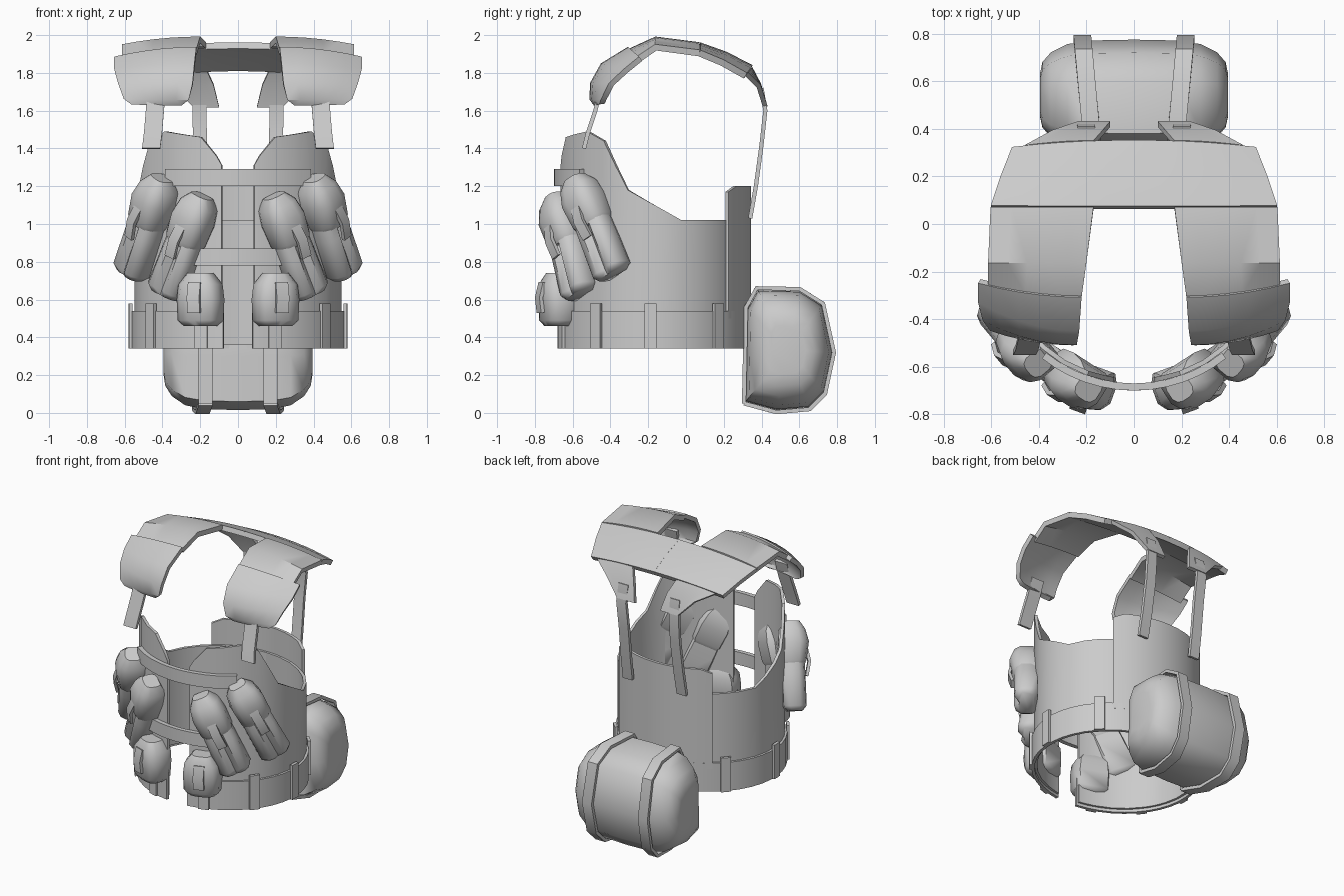
import bpy, bmesh, math
from mathutils import Matrix, Vector

if "Cube" in bpy.data.objects:
    bpy.data.objects.remove(bpy.data.objects["Cube"])

GREY = (0.6, 0.6, 0.6, 1)
fabric = bpy.data.materials.new("grey fabric")
fabric.use_nodes = True
fabric.diffuse_color = GREY
fabric.node_tree.nodes["Principled BSDF"].inputs["Base Color"].default_value = GREY


def finish(name, verts, faces, thick=0, mirror=False, angle=35):
    """Make an object, bake its modifiers and set its shading."""
    mesh = bpy.data.meshes.new(name)
    mesh.from_pydata([tuple(v) for v in verts], [], faces)
    obj = bpy.data.objects.new(name, mesh)
    bpy.context.collection.objects.link(obj)
    if thick:
        mod = obj.modifiers.new("thickness", 'SOLIDIFY')
        mod.thickness, mod.offset = thick, 0
    if mirror:
        mod = obj.modifiers.new("other side", 'MIRROR')
        mod.use_mirror_merge = False
    graph = bpy.context.evaluated_depsgraph_get()
    baked = bpy.data.meshes.new_from_object(obj.evaluated_get(graph))
    obj.modifiers.clear()
    obj.data = baked
    baked.name = name
    bm = bmesh.new()
    bm.from_mesh(baked)
    bmesh.ops.recalc_face_normals(bm, faces=bm.faces)
    bm.to_mesh(baked)
    bm.free()
    baked.materials.clear()
    baked.materials.append(fabric)
    baked.polygons.foreach_set("use_smooth", [True] * len(baked.polygons))
    baked.set_sharp_from_angle(angle=math.radians(angle))
    return obj


def loft(name, rows, closed=False, matrix=Matrix(), **kw):
    """Skin rows of points; closed rows become a capped solid."""
    n = len(rows[0])
    verts = [matrix @ Vector(p) for row in rows for p in row]
    faces = [(r * n + c, r * n + (c + 1) % n, (r + 1) * n + (c + 1) % n, (r + 1) * n + c)
             for r in range(len(rows) - 1) for c in range(n if closed else n - 1)]
    if closed:
        faces += [tuple(range(n)), tuple(range((len(rows) - 1) * n, len(rows) * n))]
    return finish(name, verts, faces, **kw)


def around(deg, out=0.0):
    """Point on the oval of the torso, measured from the front."""
    t = math.radians(deg)
    return (0.54 + out) * math.sin(t), -0.17 - (0.49 + out) * math.cos(t)


def height(deg, table):
    for (a, za), (b, zb) in zip(table, table[1:]):
        if a <= deg <= b:
            return za + (zb - za) * (deg - a) / (b - a)
    return table[-1][1]


def wall(name, angles, low, table, out=0.0, thick=0.02, mirror=False):
    rows = [[(*around(a, out), z) for a in angles]
            for z in (low, None) if z is not None]
    rows.append([(*around(a, out), height(abs(a), table)) for a in angles])
    return loft(name, rows, thick=thick, mirror=mirror)


# Torso shell with arm openings, and the raised back panel
top_edge = [(9, 1.31), (12, 1.36), (21, 1.46), (45, 1.49), (58, 1.44),
            (74, 1.18), (107, 1.02), (180, 1.02)]
wall("vest_shell", [9, 12, 21, 33, 45, 58, 66, 74, 85, 96, 107, 120, 132, 144, 156, 168, 180],
     0.36, top_edge, mirror=True)
wall("back_panel", [140 + 8 * i for i in range(11)], 0.5,
     [(140, 1.17), (148, 1.2), (212, 1.2), (220, 1.17)], out=0.015)

# Belt open at the front, and its loops
wall("belt", [8 + 344 * i / 40 for i in range(41)], 0.34, [(0, 0.54), (360, 0.54)], out=0.015)
for i, a in enumerate((20, 54, 88, 131)):
    wall(f"belt_loop_{i + 1}", [a - 3.5, a, a + 3.5], 0.34, [(0, 0.58), (360, 0.58)],
         out=0.03, mirror=True)

# Chest straps bridging the opening
for name, low, reach in (("upper_chest_strap", 1.2, 42), ("lower_chest_strap", 0.78, 30)):
    wall(name, [-reach + reach * i / 6 for i in range(13)], low,
         [(0, low + 0.09), (90, low + 0.09)], out=0.025, thick=0.03)


# Pouches: local -y faces outward
def ring(z, w, d, groove=0.0, shift=0.0):
    half = [(0, -1 + groove), (0.35, -1), (0.75, -0.85), (1, -0.4), (1, 0.5), (0.8, 1)]
    pts = half + [(-x, y) for x, y in reversed(half[1:])]
    return [(x * w, y * d + shift, z) for x, y in pts]


def pouch_frame(loc, yaw, tilt):
    return (Matrix.Translation(loc) @ Matrix.Rotation(math.radians(yaw), 4, 'Z')
            @ Matrix.Rotation(math.radians(tilt), 4, 'Y'))


def tab(name, frame, w, y0, y1, z0, z1):
    """Closing strap hanging down the front of a pouch."""
    rows = [[(-w, y0, z0), (w, y0, z0)], [(-w, y1, (z0 + z1) / 2), (w, y1, (z0 + z1) / 2)],
            [(-w, y1 + 0.02, z1), (w, y1 + 0.02, z1)]]
    loft(name, rows, matrix=frame, thick=0.02, mirror=True)


for name, loc, yaw, tilt in (("outer", (0.49, -0.49, 0.99), 50, -27),
                             ("inner", (0.29, -0.63, 0.89), 33, -24)):
    f = pouch_frame(loc, yaw, tilt)
    loft(name + "_magazine_pouch",
         [ring(-0.29, 0.08, 0.05, 0.2), ring(-0.26, 0.105, 0.075, 0.4),
          ring(-0.05, 0.1, 0.075, 0.45), ring(0.15, 0.095, 0.07, 0.3), ring(0.2, 0.08, 0.06)],
         True, f, mirror=True, angle=50)
    loft(name + "_pouch_flap",
         [ring(0.0, 0.09, 0.07), ring(0.03, 0.105, 0.085), ring(0.15, 0.11, 0.1, 0, -0.005),
          ring(0.23, 0.095, 0.085), ring(0.285, 0.055, 0.05)],
         True, f, mirror=True, angle=50)
    tab(name + "_pouch_tab", f, 0.03, -0.085, -0.105, -0.07, 0.12)

f = pouch_frame((0.2, -0.68, 0.6), 20, 0)
loft("belt_pouch",
     [ring(-0.14, 0.085, 0.06), ring(-0.11, 0.115, 0.085), ring(0.0, 0.12, 0.09),
      ring(0.08, 0.11, 0.09), ring(0.14, 0.065, 0.055)], True, f, mirror=True, angle=50)
tab("belt_pouch_tab", f, 0.035, -0.095, -0.105, -0.07, 0.09)


# Shoulder yoke and pads: rows of (y, z, inner x, outer x, outer drop)
def pad_rows(rows):
    us = [i / 5 for i in range(6)]
    return [[(a + (b - a) * u, y + back * u * u, z - drop * u * u) for u in us]
            for y, z, a, b, drop, back in rows]


loft("shoulder_pad", pad_rows([
    (-0.30, 1.91, 0.22, 0.61, 0.05, 0.03), (-0.16, 1.975, 0.20, 0.61, 0.04, 0),
    (0.07, 1.945, 0.17, 0.60, 0.04, 0)]), thick=0.035, mirror=True)
loft("shoulder_pad_front", pad_rows([
    (-0.475, 1.635, 0.30, 0.56, 0, 0.03), (-0.495, 1.66, 0.26, 0.60, 0, 0.06),
    (-0.495, 1.74, 0.24, 0.63, 0, 0.1), (-0.44, 1.84, 0.23, 0.65, 0.03, 0.12),
    (-0.30, 1.925, 0.22, 0.65, 0.05, 0.06)]), thick=0.03, mirror=True)
loft("shoulder_yoke", pad_rows([
    (0.07, 1.945, 0, 0.60, 0.04, 0), (0.21, 1.895, 0, 0.56, 0.04, -0.02),
    (0.345, 1.825, 0, 0.51, 0.04, -0.03)]), thick=0.035, mirror=True)
loft("yoke_back_flap", pad_rows([
    (0.34, 1.825, 0.17, 0.46, 0.03, -0.02), (0.385, 1.74, 0.13, 0.34, 0.01, 0),
    (0.42, 1.62, 0.10, 0.235, 0, 0)]), thick=0.025, mirror=True)


# Straps joining the yoke to the vest: (x, y, z) down the middle
def ribbon(name, path, half):
    loft(name, [[(x - half, y, z), (x + half, y, z)] for x, y, z in path],
         thick=0.022, mirror=True)


ribbon("front_shoulder_strap", [(0.43, -0.45, 1.72), (0.44, -0.48, 1.6),
                                (0.45, -0.52, 1.48), (0.46, -0.54, 1.4)], 0.048)
ribbon("back_shoulder_strap", [(0.2, 0.4, 1.72), (0.205, 0.42, 1.6), (0.2, 0.4, 1.42),
                               (0.205, 0.37, 1.2), (0.21, 0.34, 1.03)], 0.037)

# Bed roll behind the waist and its two straps
profile = [(0.315, 0.06), (0.48, 0.015), (0.65, 0.03), (0.73, 0.11), (0.775, 0.32),
           (0.72, 0.57), (0.6, 0.645), (0.38, 0.65), (0.325, 0.55), (0.32, 0.3)]


def roll_ring(x, s, skew=0.0):
    return [(x + skew * (y - 0.55), 0.54 + (y - 0.54) * s, 0.335 + (z - 0.335) * s)
            for y, z in profile]


ends = [(0.395, 0.4), (0.385, 0.6), (0.35, 0.77), (0.28, 0.92), (0.18, 0.985)]
stations = [(-x, s) for x, s in ends] + [(0, 1)] + ends[::-1]
loft("bed_roll", [roll_ring(x, s) for x, s in stations], True, angle=60)
band = [roll_ring(0.195 + dx, 1.035, 0.1) for dx in (-0.037, 0.037)]
loft("bed_roll_strap", [[r[i % len(r)] for i in range(len(r) + 1)] for r in band],
     thick=0.022, mirror=True, angle=40)
